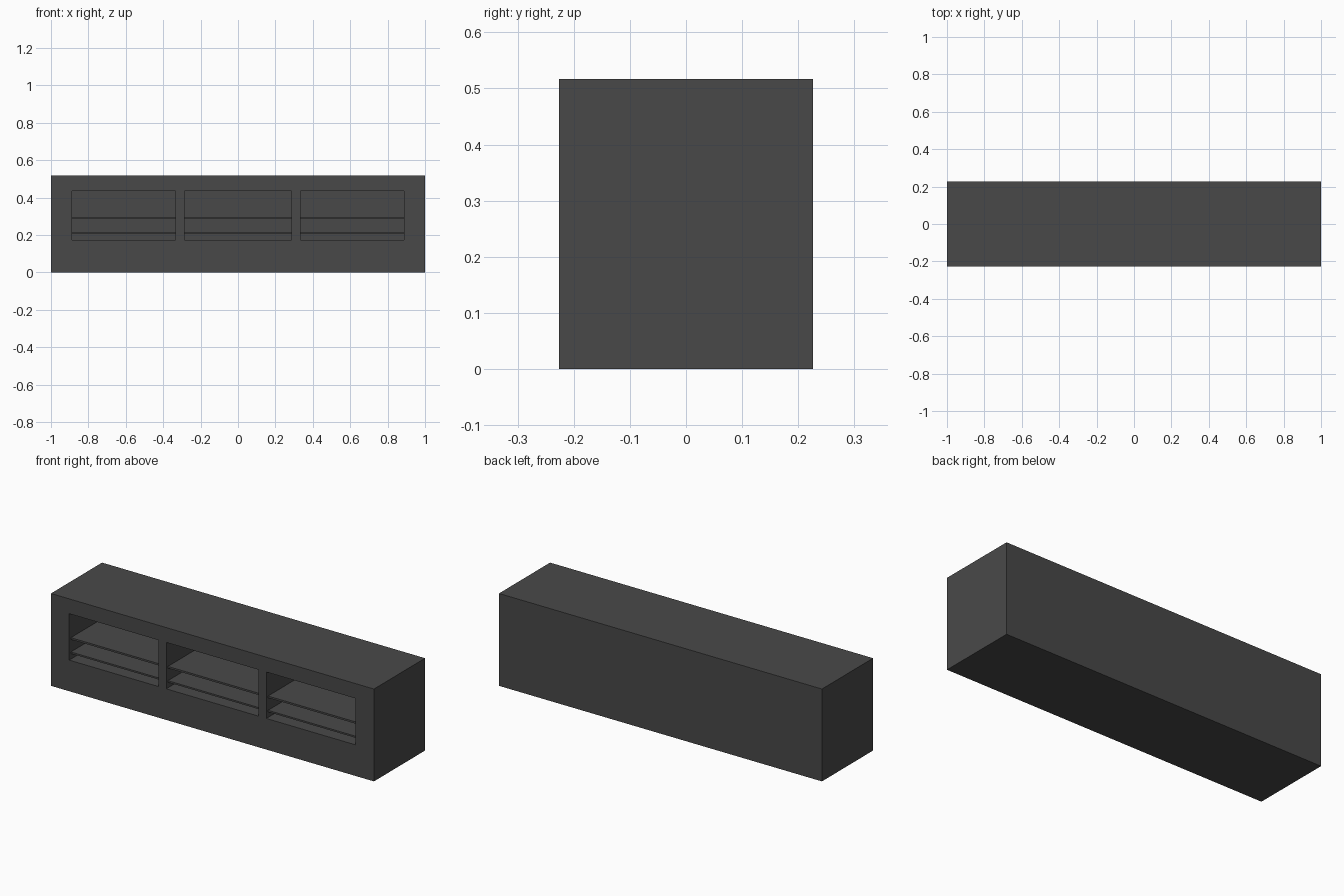
import bpy
import bmesh
from mathutils import Matrix, Vector

if "Cube" in bpy.data.objects:
    bpy.data.objects.remove(bpy.data.objects["Cube"])

charcoal = bpy.data.materials.new("charcoal grey")
charcoal.diffuse_color = (0.066, 0.066, 0.066, 1.0)
charcoal.use_nodes = True
charcoal.node_tree.nodes["Principled BSDF"].inputs["Base Color"].default_value = charcoal.diffuse_color

W, D, H = 1.0, 0.226, 0.517          # half width, half depth, height
BAYS = [(-0.887, -0.334), (-0.286, 0.286), (0.334, 0.887)]
BAY_Z = (0.174, 0.434)
SHELVES = [(0.205, 0.214), (0.284, 0.294)]
BACK_Y = 0.20


def boxes(name, spans):
    """One object made of axis-aligned boxes given as (x, y, z) spans."""
    bm = bmesh.new()
    for span in spans:
        size = Vector([b - a for a, b in span])
        mid = Vector([(a + b) / 2 for a, b in span])
        bmesh.ops.create_cube(bm, size=1.0, matrix=Matrix.Translation(mid) @ Matrix.Diagonal(size.to_4d()))
    mesh = bpy.data.meshes.new(name)
    bm.to_mesh(mesh)
    bm.free()
    mesh.materials.append(charcoal)
    obj = bpy.data.objects.new(name, mesh)
    bpy.context.collection.objects.link(obj)
    return obj


# Cabinet body with three open bays cut from the front
cabinet = boxes("cabinet_body", [((-W, W), (-D, D), (0, H))])
cutter = boxes("bay_cutter", [(x, (-D - 0.1, BACK_Y), BAY_Z) for x in BAYS])
cutter.hide_render = True
mod = cabinet.modifiers.new("bays", 'BOOLEAN')
mod.operation = 'DIFFERENCE'
mod.solver = 'EXACT'
mod.object = cutter
bpy.context.view_layer.objects.active = cabinet
bpy.ops.object.modifier_apply(modifier=mod.name)
bpy.data.objects.remove(cutter, do_unlink=True)

# Two thin shelves in each bay, set just behind the front
for name, z in zip(("lower_shelves", "upper_shelves"), SHELVES):
    boxes(name, [(x, (-D + 0.015, BACK_Y), z) for x in BAYS])
